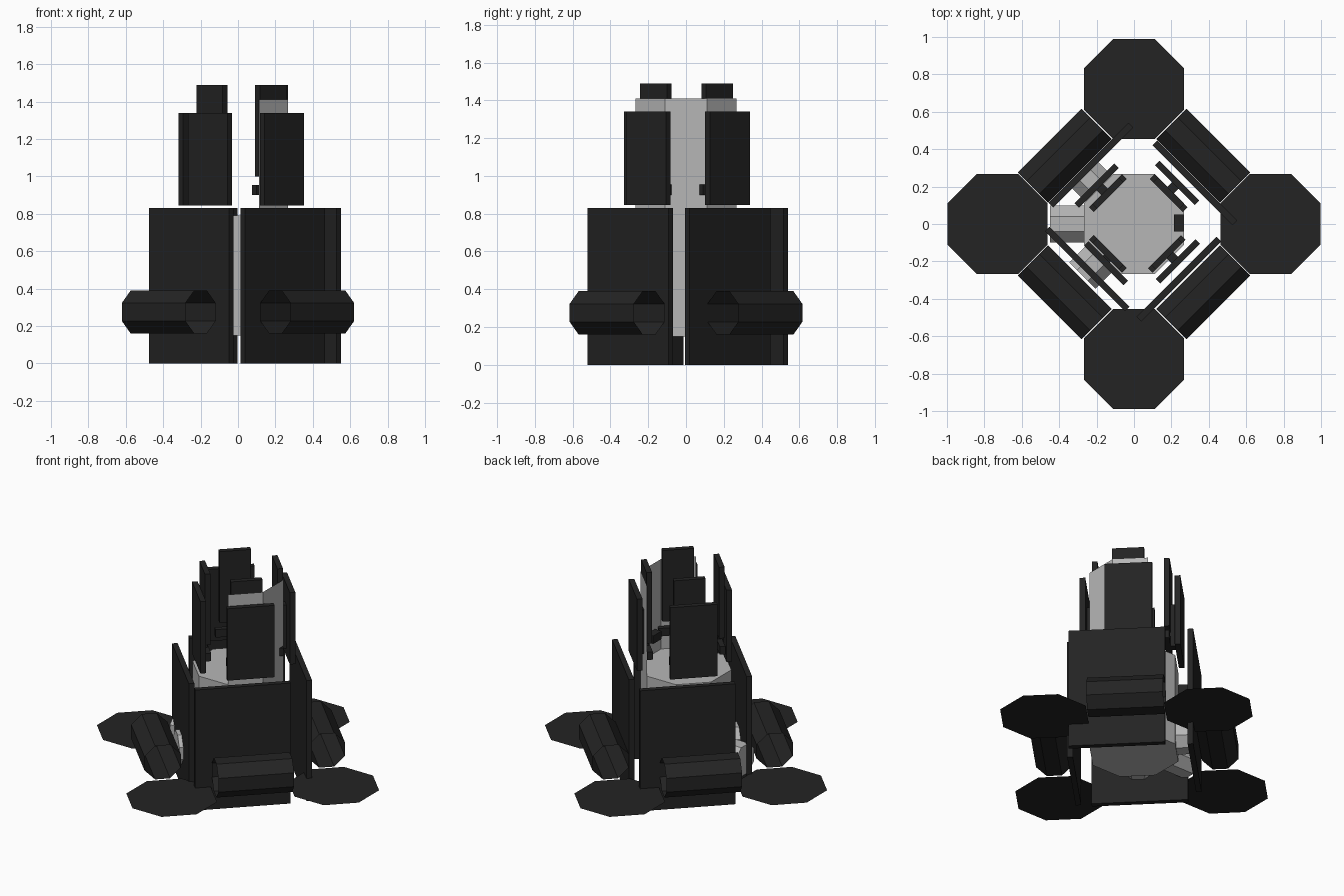
import bpy, bmesh, math
from mathutils import Matrix, Vector

if "Cube" in bpy.data.objects:
    bpy.data.objects.remove(bpy.data.objects["Cube"])


def material(name, v):
    m = bpy.data.materials.new(name)
    m.diffuse_color = (v, v, v, 1)
    m.use_nodes = True
    m.node_tree.nodes["Principled BSDF"].inputs["Base Color"].default_value = m.diffuse_color
    return m


DARK = material("charcoal", 0.017)
LIGHT = material("light grey", 0.47)
K = 1 / math.cos(math.pi / 8)      # apothem to corner radius of an octagon


def finish(name, bm, mat):
    me = bpy.data.meshes.new(name)
    bm.to_mesh(me)
    bm.free()
    ob = bpy.data.objects.new(name, me)
    bpy.context.collection.objects.link(ob)
    me.materials.append(mat)
    return ob


def box(name, x, y, z0, z1, radial, tangent, angle, mat=DARK):
    """Upright box whose thin side points along the given heading."""
    bm = bmesh.new()
    bmesh.ops.create_cube(bm, size=1)
    bm.transform(Matrix.Translation((x, y, (z0 + z1) / 2))
                 @ Matrix.Rotation(math.radians(angle), 4, 'Z')
                 @ Matrix.Diagonal((radial, tangent, z1 - z0, 1)))
    return finish(name, bm, mat)


def octagon_prism(name, a, b, apothem, mat, caps=True):
    """Eight-sided prism between two points with flat sides up."""
    a, b = Vector(a), Vector(b)
    d = b - a
    bm = bmesh.new()
    bmesh.ops.create_cone(bm, cap_ends=caps, segments=8, radius1=apothem * K,
                          radius2=apothem * K, depth=d.length)
    bm.transform(Matrix.Translation((a + b) / 2)
                 @ d.to_track_quat('Z', 'Y').to_matrix().to_4x4()
                 @ Matrix.Rotation(math.pi / 8, 4, 'Z'))
    return finish(name, bm, mat)


# Central hull
octagon_prism("hull", (0, 0, 0.15), (0, 0, 0.79), 0.268, LIGHT)

# Raised hull wall: three open sides on the right
bm = bmesh.new()
R = 0.268 * K
cols = []
for deg in (-67.5, -22.5, 22.5, 67.5):
    c, s = math.cos(math.radians(deg)), math.sin(math.radians(deg))
    cols.append([bm.verts.new((R * c, R * s, z)) for z in (0.79, 1.41)])
for p, q in zip(cols, cols[1:]):
    bm.faces.new((p[0], q[0], q[1], p[1]))
finish("hull_wall", bm, LIGHT)

# Side nozzles on the left of the hull
for name, deg, end in (("nozzle_left", 180, 0.45), ("nozzle_back", 135, 0.39),
                       ("nozzle_front", 225, 0.39)):
    c, s = math.cos(math.radians(deg)), math.sin(math.radians(deg))
    octagon_prism(name, (0.24 * c, 0.24 * s, 0.26), (end * c, end * s, 0.26),
                  0.1, LIGHT)

# Flat octagonal pads, single surface
for name, x, y in (("pad_right", 0.73, 0), ("pad_left", -0.73, 0),
                   ("pad_back", 0, 0.722), ("pad_front", 0, -0.722)):
    bm = bmesh.new()
    bmesh.ops.create_circle(bm, cap_ends=True, segments=8, radius=0.268 * K)
    bm.transform(Matrix.Translation((x, y, 0.155))
                 @ Matrix.Rotation(math.pi / 8, 4, 'Z'))
    finish(name, bm, DARK)

# Open diagonal tubes joining the pads
for sx in (1, -1):
    for sy in (1, -1):
        octagon_prism("tube", (0.54 * sx, 0.195 * sy, 0.275),
                      (0.2 * sx, 0.535 * sy, 0.275), 0.115, DARK, caps=False)

# Lower armour plates
for name, x, y, deg in (("plate_front_right", 0.24, -0.295, -45),
                        ("plate_back_right", 0.325, 0.22, 45),
                        ("plate_back_left", -0.23, 0.315, 135),
                        ("plate_front_left", -0.25, -0.24, 225)):
    box(name, x, y, 0, 0.83, 0.035, 0.605, deg)

# Upper towers: outer panel, tall inner panel, cross bar and bracket
towers = (("front_right", (0.235, -0.2), (0.175, -0.16), -45),
          ("back_right", (0.23, 0.22), (0.185, 0.165), 45),
          ("back_left", (-0.2, 0.205), (-0.14, 0.165), 135),
          ("front_left", (-0.15, -0.21), (-0.14, -0.16), 225))
for name, o, t, deg in towers:
    a = math.radians(deg)
    u = Vector((math.cos(a), math.sin(a)))
    mid = (Vector(o) + Vector(t)) / 2
    gap = abs((Vector(o) - Vector(t)).dot(u))
    box("outer_panel_" + name, *o, 0.845, 1.34, 0.035, 0.3, deg)
    box("tall_panel_" + name, *t, 1.0, 1.49, 0.035, 0.2, deg)
    box("cross_bar_" + name, *t, 0.9, 0.955, 0.035, 0.25, deg)
    box("bracket_" + name, *mid, 0.9, 1.2, gap + 0.02, 0.05, deg)

# Small block on the inside of the right wall
box("inner_block", 0.24, 0.005, 0.9, 0.955, 0.05, 0.09, 0)
